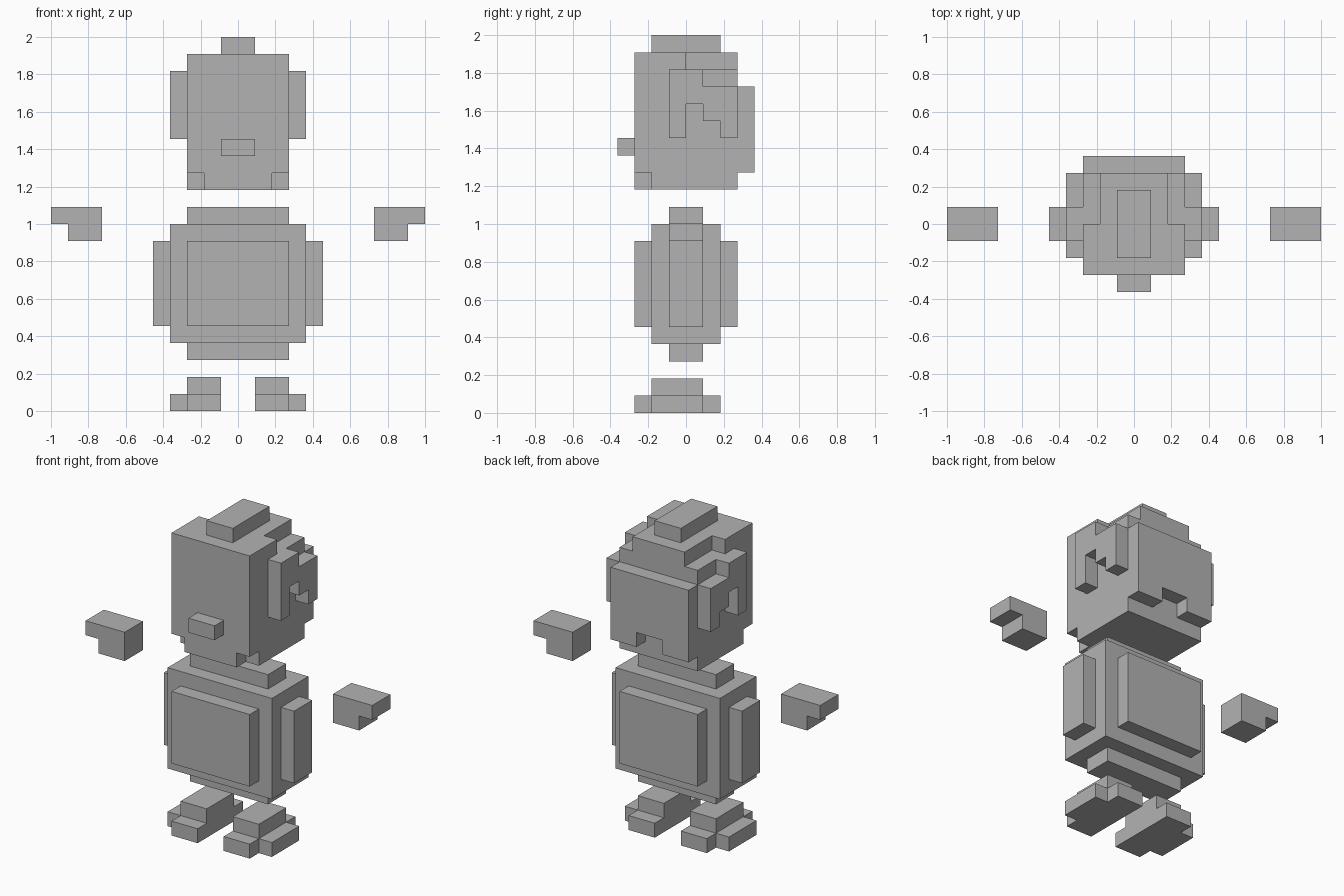
import bpy, bmesh
from itertools import product
from mathutils import Vector

UNIT = 1 / 11  # edge of one block; the figure is 22 blocks tall and wide

cube = bpy.data.objects.get("Cube")
if cube:
    bpy.data.objects.remove(cube, do_unlink=True)

grey = bpy.data.materials.new("plain grey")
grey.use_nodes = True
grey.diffuse_color = (0.45, 0.45, 0.45, 1)
grey.node_tree.nodes["Principled BSDF"].inputs["Base Color"].default_value = grey.diffuse_color


def cells(box):
    """All block positions inside a box given as x, y and z ranges."""
    return set(product(*(range(low, high) for low, high in box)))


def flip(box):
    """The same box on the other side of the body."""
    (low, high), y, z = box
    return ((-high, -low), y, z)


def both(box):
    return [box, flip(box)]


def block_part(name, solids, cuts=()):
    """One clean shell around the union of solids minus cuts."""
    filled = set().union(*map(cells, solids)) - set().union(*map(cells, cuts))
    bm = bmesh.new()
    for cell in filled:
        for axis, sign in product(range(3), (-1, 1)):
            neighbour = list(cell)
            neighbour[axis] += sign
            if tuple(neighbour) in filled:
                continue
            normal, u = Vector(), Vector()
            normal[axis] = sign / 2
            u[(axis + 1) % 3] = 0.5
            v = normal.cross(u) * 2
            centre = Vector(cell) + Vector((0.5, 0.5, 0.5)) + normal
            corners = (-u - v, u - v, u + v, v - u)
            bm.faces.new([bm.verts.new((centre + c) * UNIT) for c in corners])
    bmesh.ops.remove_doubles(bm, verts=bm.verts, dist=UNIT / 100)
    bmesh.ops.dissolve_limit(bm, angle_limit=0.01, verts=bm.verts, edges=bm.edges)
    mesh = bpy.data.meshes.new(name)
    bm.to_mesh(mesh)
    bm.free()
    mesh.materials.append(grey)
    obj = bpy.data.objects.new(name, mesh)
    bpy.context.collection.objects.link(obj)


# Head: skull, back of hair, top tuft, nose and side locks
skull = ((-3, 3), (-3, 3), (13, 21))
back_hair = ((-3, 3), (3, 4), (14, 19))
top_tuft = ((-1, 1), (-2, 2), (21, 22))
nose = ((-1, 1), (-4, -3), (15, 16))
side_locks = [
    ((3, 4), (-1, 0), (16, 20)),
    ((3, 4), (0, 1), (18, 20)),
    ((3, 4), (1, 2), (17, 19)),
    ((3, 4), (2, 3), (16, 19)),
]
jaw_corner = ((2, 3), (-3, -2), (13, 14))
crown_corner = ((2, 3), (0, 3), (20, 21))
nape_gap = ((-1, 1), (3, 4), (14, 15))
block_part("head",
           [skull, back_hair, top_tuft, nose] + sum(map(both, side_locks), []),
           both(jaw_corner) + both(crown_corner) + [nape_gap])

# Torso: core with raised panels on every side
block_part("torso", [
    ((-4, 4), (-2, 2), (4, 11)),
    ((-5, 5), (-1, 1), (5, 10)),
    ((-3, 3), (-3, 3), (5, 10)),
    ((-3, 3), (-1, 1), (3, 12)),
])

# Hands and feet, left side first and then mirrored
hand = [((8, 10), (-1, 1), (10, 12)), ((10, 11), (-1, 1), (11, 12))]
foot = [
    ((1, 3), (-3, 2), (0, 1)),
    ((3, 4), (-2, 1), (0, 1)),
    ((1, 3), (-2, 1), (1, 2)),
]
for name, boxes in (("hand", hand), ("foot", foot)):
    block_part("left_" + name, boxes)
    block_part("right_" + name, [flip(b) for b in boxes])
